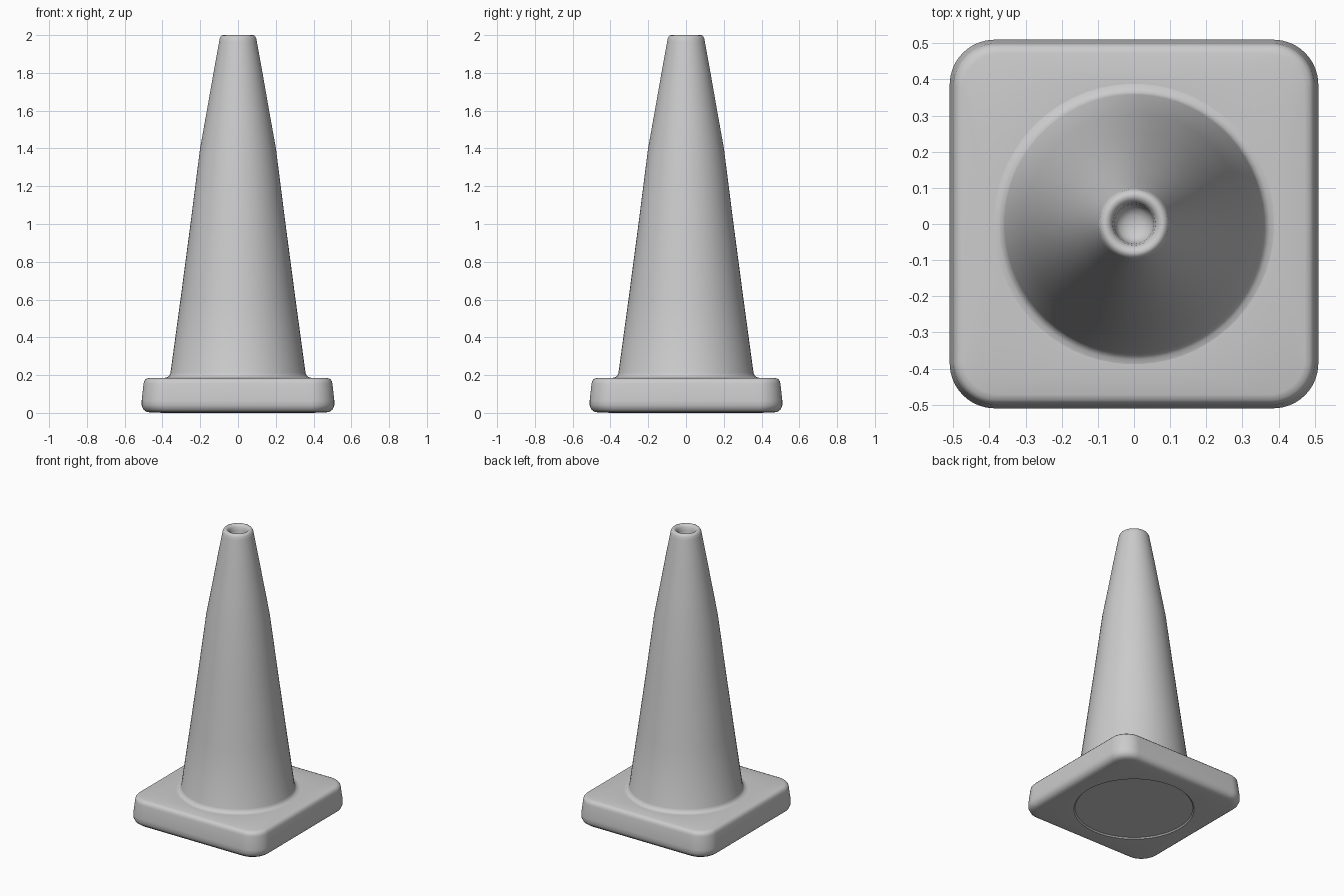
import bpy, bmesh, math

if "Cube" in bpy.data.objects:
    bpy.data.objects.remove(bpy.data.objects["Cube"])


def loft(name, rings, cap_start=False, cap_end=False):
    """Skin a stack of equal-length closed point rings."""
    bm = bmesh.new()
    loops = [[bm.verts.new(p) for p in ring] for ring in rings]
    n = len(loops[0])
    for a, b in zip(loops, loops[1:]):
        for i in range(n):
            j = (i + 1) % n
            bm.faces.new((a[i], a[j], b[j], b[i]))
    if cap_start:
        bm.faces.new(loops[0][::-1])
    if cap_end:
        bm.faces.new(loops[-1])
    mesh = bpy.data.meshes.new(name)
    bm.to_mesh(mesh)
    bm.free()
    obj = bpy.data.objects.new(name, mesh)
    bpy.context.collection.objects.link(obj)
    bpy.ops.object.select_all(action='DESELECT')
    obj.select_set(True)
    bpy.context.view_layer.objects.active = obj
    bpy.ops.object.shade_smooth_by_angle(angle=math.radians(40))
    return obj


def rounded_square(half, radius, z, seg=16):
    """Square outline with round corners; radius == half gives a circle."""
    pts = []
    for q in range(4):
        mid = math.radians(45 + 90 * q)
        cx = math.copysign(half - radius, math.cos(mid))
        cy = math.copysign(half - radius, math.sin(mid))
        for i in range(seg):
            a = math.radians(90 * q + 90 * i / (seg - 1))
            # tiny overlap guard keeps circle points distinct
            if radius == half:
                a = math.radians(90 * q + 90 * (i + 0.5) / seg)
            pts.append((cx + radius * math.cos(a), cy + radius * math.sin(a), z))
    return pts


def circle(r, z, n=64):
    return rounded_square(r, r, z, n // 4)


# Square base plate: shallow round recess below, rounded rim, open under the cone
base = [circle(0.372, 0.008), circle(0.38, 0.0)]
base += [rounded_square(h, r, z) for h, r, z in [
    (0.465, 0.10, 0.002), (0.485, 0.11, 0.006), (0.501, 0.12, 0.018),
    (0.510, 0.125, 0.040), (0.510, 0.125, 0.065), (0.500, 0.12, 0.155),
    (0.496, 0.115, 0.170), (0.487, 0.11, 0.180), (0.472, 0.10, 0.185)]]
base.append(circle(0.388, 0.186))
loft("base_plate", base, cap_start=True)

# Cone body with foot fillet, rounded lip and dished hole at the tip
profile = [
    (0.388, 0.186), (0.375, 0.189), (0.364, 0.197), (0.358, 0.212),
    (0.305, 0.60), (0.252, 1.00), (0.201, 1.40), (0.165, 1.60),
    (0.130, 1.80), (0.100, 1.965), (0.096, 1.985), (0.088, 1.997),
    (0.079, 2.00), (0.068, 1.996), (0.059, 1.983), (0.055, 1.96),
    (0.052, 1.93), (0.042, 1.912), (0.025, 1.903), (0.008, 1.90)]
loft("cone_body", [circle(r, z) for r, z in profile], cap_end=True)
